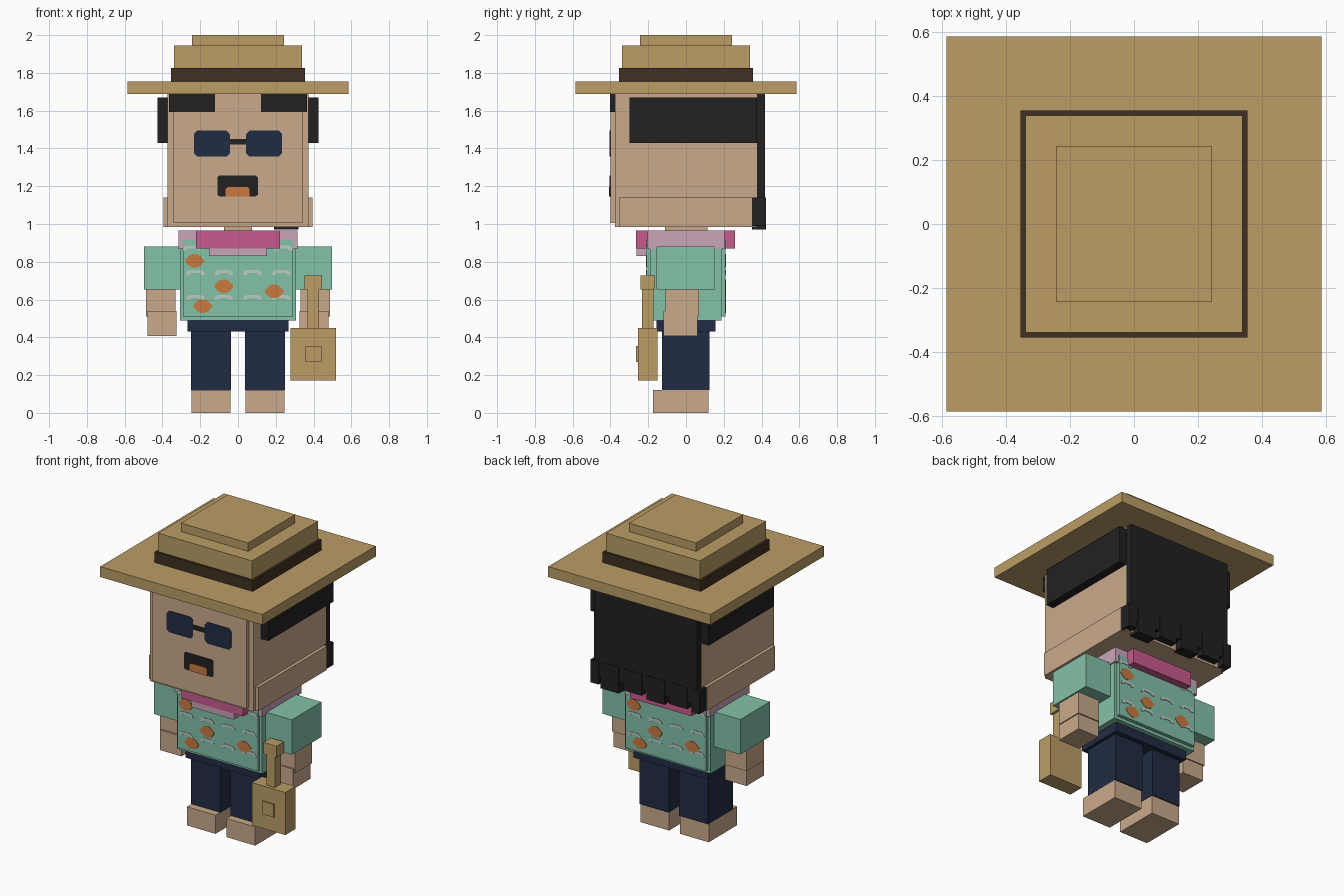
import bpy, bmesh

def material(name, rgb):
    m = bpy.data.materials.new(name)
    lin = [((c / 255 + 0.055) / 1.055) ** 2.4 for c in rgb]
    m.diffuse_color = (*lin, 1)
    return m

SKIN = material("skin", (201, 170, 139))
STRAW = material("straw", (187, 157, 101))
BAND = material("dark brown", (62, 49, 33))
BLACK = material("hair black", (33, 33, 33))
NAVY = material("navy", (33, 44, 67))
GREEN = material("shirt green", (131, 194, 169))
PINK = material("pink", (201, 91, 143))
PALE = material("pale pink", (201, 166, 185))
ORANGE = material("orange", (203, 122, 64))
GREY = material("light grey", (188, 203, 194))

def finish(name, bm, mat):
    bmesh.ops.recalc_face_normals(bm, faces=bm.faces)
    me = bpy.data.meshes.new(name)
    bm.to_mesh(me)
    bm.free()
    me.materials.append(mat)
    ob = bpy.data.objects.new(name, me)
    bpy.context.collection.objects.link(ob)
    return ob

def prism(name, mat, pts, y0, y1):
    """Extrude an x-z outline from y0 to y1."""
    bm = bmesh.new()
    f = bm.faces.new([bm.verts.new((x, y0, z)) for x, z in pts])
    r = bmesh.ops.extrude_face_region(bm, geom=[f])
    for v in r["geom"]:
        if isinstance(v, bmesh.types.BMVert):
            v.co.y = y1
    return finish(name, bm, mat)

def box(name, mat, x, y, z):
    return prism(name, mat, [(x[0], z[0]), (x[1], z[0]), (x[1], z[1]), (x[0], z[1])], *y)

def pair(name, mat, x, y, z):
    box("left_" + name, mat, x, y, z)
    box("right_" + name, mat, (-x[1], -x[0]), y, z)

def centred(name, mat, w, y, z):
    return box(name, mat, (-w, w), y, z)

def chamfered(x0, x1, z0, z1, c):
    return [(x0 + c, z0), (x1 - c, z0), (x1, z0 + c), (x1, z1 - c),
            (x1 - c, z1), (x0 + c, z1), (x0, z1 - c), (x0, z0 + c)]

# Hat, from brim to top
for name, mat, r, z in [("hat_brim", STRAW, 0.585, (1.687, 1.755)),
                        ("hat_band", BAND, 0.354, (1.755, 1.825)),
                        ("hat_crown", STRAW, 0.339, (1.825, 1.945)),
                        ("hat_top", STRAW, 0.243, (1.945, 2.0))]:
    centred(name, mat, r, (-r, r), z)

# Head
centred("head", SKIN, 0.374, (-0.375, 0.375), (0.985, 1.688))
centred("face_plate", SKIN, 0.342, (-0.40, -0.375), (1.005, 1.688))
centred("jaw", SKIN, 0.395, (-0.355, 0.35), (0.985, 1.14))
centred("neck", SKIN, 0.073, (-0.11, 0.115), (0.86, 0.985))

# Hair
pair("fringe", BLACK, (0.122, 0.365), (-0.403, -0.37), (1.592, 1.688))
pair("side_hair", BLACK, (0.37, 0.427), (-0.298, 0.376), (1.43, 1.67))
centred("back_hair", BLACK, 0.372, (0.37, 0.418), (1.04, 1.688))
for i, (x0, x1, bottom) in enumerate([(0.335, 0.392, 0.99), (0.19, 0.32, 0.97), (0.025, 0.155, 1.0),
                                      (-0.14, -0.01, 0.985), (-0.305, -0.175, 1.0),
                                      (-0.392, -0.335, 0.99)]):
    box(f"hair_strand_{i + 1}", BLACK, (x0, x1), (0.35, 0.423), (bottom, 1.14))

# Sunglasses and mouth as thin plates on the face
for s, side in ((-1, "right"), (1, "left")):
    a, b = sorted((s * 0.043, s * 0.233))
    prism(side + "_lens", NAVY, chamfered(a, b, 1.357, 1.495, 0.018), -0.405, -0.40)
centred("glasses_bridge", BLACK, 0.048, (-0.404, -0.40), (1.42, 1.45))
prism("mouth", BLACK, [(-0.108, 1.155), (-0.098, 1.146), (0.095, 1.146), (0.105, 1.155),
                       (0.105, 1.247), (0.095, 1.257), (-0.098, 1.257), (-0.108, 1.247)],
      -0.404, -0.40)
prism("tongue", ORANGE, [(-0.065, 1.146), (0.062, 1.146), (0.062, 1.186), (0.05, 1.197),
                         (-0.053, 1.197), (-0.065, 1.186)], -0.407, -0.403)

# Shirt
centred("shirt_body", GREEN, 0.308, (-0.19, 0.187), (0.49, 0.872))
pair("sleeve", GREEN, (0.306, 0.497), (-0.155, 0.15), (0.652, 0.88))
FLOWERS = [(-0.23, 0.805), (-0.075, 0.67), (0.192, 0.643), (-0.187, 0.565)]
STROKES = [(x, z) for z in (0.745, 0.613) for x in (-0.225, -0.075, 0.077, 0.23)]
STROKES += [(-0.245, 0.873), (0.24, 0.873)]
FLOWER = [(-0.053, 0), (-0.03, 0.027), (-0.01, 0.036), (0.012, 0.036), (0.032, 0.024),
          (0.053, 0), (0.03, -0.027), (0.01, -0.036), (-0.012, -0.036), (-0.032, -0.024)]
STROKE = [(-0.05, -0.014), (-0.028, -0.014), (-0.025, -0.004), (0.025, -0.004), (0.028, -0.014),
          (0.05, -0.014), (0.046, 0.002), (0.03, 0.012), (-0.03, 0.012), (-0.046, 0.002)]
for s, side in ((1, "front"), (-1, "back")):
    centred(f"shirt_{side}", GREEN, 0.29, (-0.21 * s, -0.185 * s), (0.51, 0.915))
    for label, mat, centres, shape in (("flower", ORANGE, FLOWERS, FLOWER),
                                       ("wave", GREY, STROKES, STROKE)):
        for i, (cx, cz) in enumerate(centres):
            prism(f"{side}_{label}_{i + 1}", mat, [(s * (cx + x), cz + z) for x, z in shape],
                  -0.213 * s, -0.209 * s)

# Flower garland around the neck
pair("garland_side", PALE, (0.22, 0.315), (-0.205, 0.205), (0.868, 0.965))
centred("garland_front", PINK, 0.222, (-0.264, -0.19), (0.87, 0.965))
centred("garland_back", PINK, 0.222, (0.19, 0.26), (0.87, 0.965))
centred("garland_drop", PALE, 0.153, (-0.262, -0.205), (0.83, 0.872))

# Arms and hands
pair("forearm", SKIN, (0.33, 0.487), (-0.108, 0.07), (0.51, 0.66))
pair("hand", SKIN, (0.325, 0.48), (-0.119, 0.062), (0.408, 0.54))

# Trousers and feet
centred("hips", NAVY, 0.268, (-0.157, 0.157), (0.43, 0.5))
pair("leg", NAVY, (0.037, 0.248), (-0.128, 0.125), (0.12, 0.44))
pair("foot", SKIN, (0.04, 0.247), (-0.175, 0.118), (0.0, 0.122))

# Small guitar held in the left hand
box("guitar_body", STRAW, (0.278, 0.52), (-0.254, -0.15), (0.172, 0.45))
box("guitar_neck", STRAW, (0.368, 0.43), (-0.234, -0.172), (0.44, 0.66))
box("guitar_head", STRAW, (0.352, 0.446), (-0.24, -0.165), (0.652, 0.727))
box("guitar_bridge", STRAW, (0.358, 0.441), (-0.265, -0.25), (0.27, 0.354))
